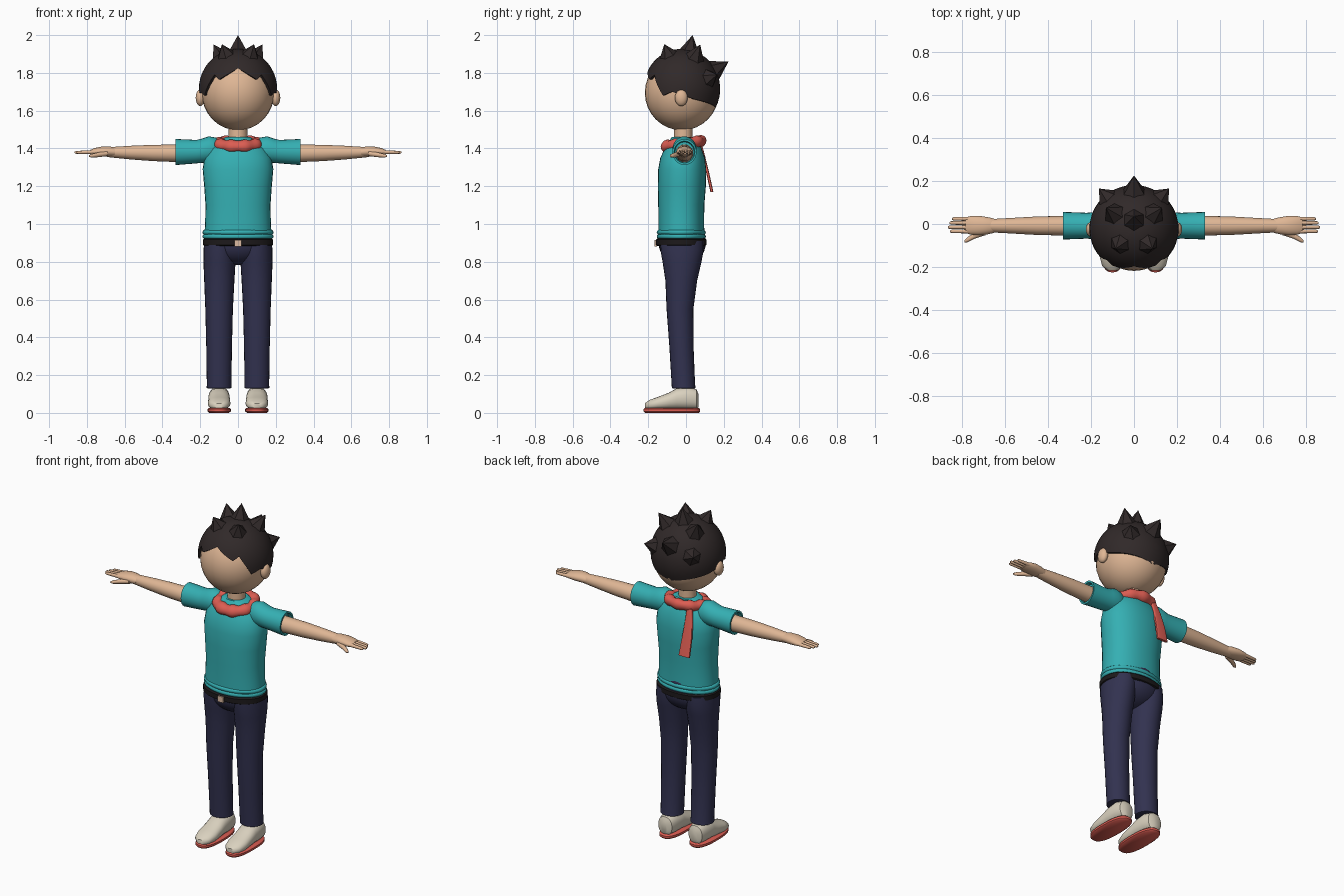
import bpy, bmesh, math
from mathutils import Vector


def mat(name, rgb):
    m = bpy.data.materials.new(name)
    m.diffuse_color = (*rgb, 1)
    return m


SKIN = mat("skin", (0.74, 0.47, 0.30))
HAIR = mat("dark_hair", (0.030, 0.022, 0.022))
TEAL = mat("teal_cloth", (0.035, 0.43, 0.45))
NAVY = mat("navy_cloth", (0.032, 0.032, 0.080))
BLACK = mat("black_leather", (0.012, 0.010, 0.011))
RED = mat("red_cloth", (0.72, 0.11, 0.085))
CREAM = mat("cream_shoe", (0.70, 0.64, 0.52))
TAN = mat("tan_buckle", (0.72, 0.50, 0.36))


def finish(name, bm, material, mirror=False, angle=45):
    bmesh.ops.recalc_face_normals(bm, faces=bm.faces[:])
    me = bpy.data.meshes.new(name)
    bm.to_mesh(me)
    bm.free()
    ob = bpy.data.objects.new(name, me)
    bpy.context.collection.objects.link(ob)
    me.materials.append(material)
    if mirror:
        ob.modifiers.new("mirror", 'MIRROR').use_axis[0] = True
    bpy.ops.object.select_all(action='DESELECT')
    bpy.context.view_layer.objects.active = ob
    ob.select_set(True)
    if angle:
        bpy.ops.object.shade_smooth_by_angle(angle=math.radians(angle))
    return ob


def spow(v, p):
    return math.copysign(abs(v) ** p, v)


def loft(name, material, rings, axis='Z', n=24, power=2.0, mirror=False, bm=None):
    """Rings are (x, y, z, half_a, half_b), lying across the axis."""
    own = bm is None
    bm = bm or bmesh.new()
    rows = []
    for x, y, z, a, b in rings:
        row = []
        for i in range(n):
            t = 2 * math.pi * i / n
            u = a * spow(math.cos(t), 2 / power)
            v = b * spow(math.sin(t), 2 / power)
            d = {'X': (0, u, v), 'Y': (u, 0, v), 'Z': (u, v, 0)}[axis]
            row.append(bm.verts.new(Vector((x, y, z)) + Vector(d)))
        rows.append(row)
    for r, s in zip(rows, rows[1:]):
        for i in range(n):
            j = (i + 1) % n
            bm.faces.new((r[i], r[j], s[j], s[i]))
    bm.faces.new(rows[0])
    bm.faces.new(rows[-1])
    if own:
        return finish(name, bm, material, mirror)


def ball(name, material, c, r, mirror=False, seg=32):
    bm = bmesh.new()
    bmesh.ops.create_uvsphere(bm, u_segments=seg, v_segments=seg // 2, radius=1)
    for v in bm.verts:
        v.co = Vector([c[k] + v.co[k] * r[k] for k in range(3)])
    return finish(name, bm, material, mirror)


def ring(name, material, c, major, minor, tilt=0, lump=0, n=40, m=12):
    """Elliptical band around the body, optionally tilted and folded."""
    bm = bmesh.new()
    g = []
    for i in range(n):
        t = 2 * math.pi * i / n
        k = 1 + lump * math.sin(9 * t)
        row = []
        for j in range(m):
            p = 2 * math.pi * j / m
            w = minor[0] * k * math.cos(p)
            y = (major[1] + w) * math.sin(t)
            row.append(bm.verts.new((c[0] + (major[0] + w) * math.cos(t), c[1] + y,
                                     c[2] + minor[1] * k * math.sin(p) + tilt * y)))
        g.append(row)
    for i in range(n):
        for j in range(m):
            a, b = (i + 1) % n, (j + 1) % m
            bm.faces.new((g[i][j], g[a][j], g[a][b], g[i][b]))
    return finish(name, bm, material)


# Head, ears and neck
ball("head", SKIN, (0, -0.022, 1.695), (0.192, 0.196, 0.199))
ball("ear", SKIN, (0.2, -0.025, 1.668), (0.024, 0.034, 0.044), True, 20)
loft("neck", SKIN, [(0, -0.015, 1.40, 0.052, 0.05), (0, -0.015, 1.54, 0.048, 0.048)])

# Hair cap: rows run from the crown down to a zigzag hairline
HC, HR = Vector((0, -0.022, 1.715)), (0.207, 0.203, 0.212)
LINE = [(0, 1.825), (30, 1.765), (40, 1.79), (60, 1.68), (75, 1.70), (110, 1.66), (180, 1.61)]


def hairline(deg):
    for (a, za), (b, zb) in zip(LINE, LINE[1:]):
        if a <= deg <= b:
            return za + (zb - za) * (deg - a) / (b - a)


bm = bmesh.new()
crown = bm.verts.new(HC + Vector((0, 0, HR[2])))
cols = []
for i in range(72):
    deg = i * 5
    low = math.asin((hairline(min(deg, 360 - deg)) - HC.z) / HR[2])
    a = math.radians(deg)
    col = []
    for k in range(1, 14):
        e = math.pi / 2 + (low - math.pi / 2) * min(k, 12) / 12
        s = 0.9 if k == 13 else 1
        col.append(bm.verts.new((HC.x + s * HR[0] * math.cos(e) * math.sin(a),
                                 HC.y - s * HR[1] * math.cos(e) * math.cos(a),
                                 HC.z + HR[2] * math.sin(e))))
    cols.append(col)
for p, q in zip(cols, cols[1:] + cols[:1]):
    bm.faces.new((crown, p[0], q[0]))
    for k in range(12):
        bm.faces.new((p[k], p[k + 1], q[k + 1], q[k]))
finish("hair_cap", bm, HAIR)

# Hair spikes: six-sided cones pointing out from the head centre
bm = bmesh.new()
tips = [(0, 0.035, 2.0), (0, 0.225, 1.86)]
for s in (-1, 1):
    tips += [(s * 0.085, -0.115, 1.952), (s * 0.13, 0.075, 1.95), (s * 0.163, 0.165, 1.79)]
for tip in tips:
    tip = Vector(tip)
    d = (tip - HC).normalized()
    base = HC + d * 0.18
    u = d.orthogonal().normalized() if abs(d.x) > 0.9 else d.cross(Vector((1, 0, 0))).normalized()
    w = d.cross(u)
    hexa = [bm.verts.new(base + 0.066 * (u * math.cos(k * math.pi / 3) + w * math.sin(k * math.pi / 3)))
            for k in range(6)]
    top = bm.verts.new(tip)
    bm.faces.new(hexa)
    for k in range(6):
        bm.faces.new((hexa[k], hexa[(k + 1) % 6], top))
finish("hair_spikes", bm, HAIR, angle=0)

# Shirt body, hem and sleeves
loft("shirt", TEAL, [
    (0, -0.025, 0.925, 0.18, 0.122), (0, -0.025, 1.0, 0.174, 0.121), (0, -0.025, 1.1, 0.172, 0.122),
    (0, -0.022, 1.2, 0.179, 0.127), (0, -0.02, 1.29, 0.187, 0.127), (0, -0.018, 1.35, 0.178, 0.118),
    (0, -0.015, 1.40, 0.150, 0.098), (0, -0.014, 1.435, 0.105, 0.078), (0, -0.013, 1.46, 0.066, 0.062)],
    n=32, power=2.2)
for z in (0.934, 0.956):
    ring("shirt_hem", TEAL, (0, -0.025, z), (0.175, 0.117), (0.013, 0.013))
loft("sleeve", TEAL, [
    (0.09, -0.008, 1.385, 0.045, 0.055), (0.12, -0.008, 1.392, 0.058, 0.066), (0.155, -0.008, 1.394, 0.064, 0.070),
    (0.19, -0.008, 1.388, 0.062, 0.064), (0.22, -0.008, 1.383, 0.060, 0.062), (0.33, -0.008, 1.381, 0.064, 0.069),
    (0.33, -0.008, 1.381, 0.055, 0.058), (0.31, -0.008, 1.381, 0.050, 0.053)], 'X', mirror=True)

# Arms and hands
loft("forearm", SKIN, [(0.30, -0.008, 1.374, 0.046, 0.047), (0.45, -0.008, 1.376, 0.043, 0.043),
                       (0.57, -0.008, 1.378, 0.036, 0.036), (0.68, -0.008, 1.380, 0.030, 0.027)], 'X', mirror=True)
loft("palm", SKIN, [(0.65, -0.008, 1.380, 0.033, 0.024), (0.68, -0.008, 1.383, 0.040, 0.028),
                    (0.72, -0.007, 1.384, 0.045, 0.026), (0.76, -0.006, 1.382, 0.043, 0.020),
                    (0.782, -0.006, 1.380, 0.036, 0.012)], 'X', mirror=True)
bm = bmesh.new()
for y, end in ((0.024, 0.845), (0.005, 0.858), (-0.015, 0.865), (-0.034, 0.855)):
    loft("", SKIN, [(0.76, y, 1.381, 0.010, 0.011), (end - 0.008, y, 1.379, 0.008, 0.008),
                    (end, y, 1.379, 0.004, 0.004)], 'X', 10, bm=bm)
loft("", SKIN, [(0.69, -0.036, 1.374, 0.016, 0.015), (0.74, -0.054, 1.366, 0.014, 0.013),
                (0.775, -0.074, 1.361, 0.012, 0.010), (0.788, -0.081, 1.360, 0.005, 0.005)], 'X', 10, bm=bm)
finish("fingers", bm, SKIN, True)

# Neck scarf with folded ring and hanging tail
ring("scarf", RED, (0, -0.015, 1.425), (0.103, 0.09), (0.031, 0.031), 0.14, 0.10, 54)
bm = bmesh.new()
loft("", RED, [(-0.075, 0.072, 1.43, 0.016, 0.010), (-0.085, 0.092, 1.36, 0.024, 0.009),
               (-0.088, 0.115, 1.27, 0.032, 0.008), (-0.085, 0.137, 1.17, 0.036, 0.008)], n=16, power=4, bm=bm)
finish("scarf_tail", bm, RED)

# Belt and buckle
loft("belt", BLACK, [(0, -0.025, 0.884, 0.178, 0.126), (0, -0.025, 0.889, 0.186, 0.134),
                     (0, -0.025, 0.917, 0.186, 0.134), (0, -0.025, 0.923, 0.178, 0.126)], n=40, power=2.2)
bm = bmesh.new()
bmesh.ops.create_cube(bm, size=1)
for v in bm.verts:
    v.co = Vector((v.co.x * 0.036, -0.160 + v.co.y * 0.014, 0.899 + v.co.z * 0.034))
finish("buckle", bm, TAN)

# Trousers: pelvis, slight rear peek above the hem, and legs
ball("trouser_seat", NAVY, (0, -0.020, 0.90), (0.172, 0.125, 0.118))
loft("trouser_waist", NAVY, [(0, -0.02, 0.90, 0.15, 0.12), (0, -0.02, 0.975, 0.12, 0.119),
                             (0, -0.02, 0.99, 0.10, 0.112)])
loft("trouser_leg", NAVY, [
    (0.1, -0.012, 0.13, 0.060, 0.058), (0.1, -0.012, 0.132, 0.066, 0.063), (0.1, -0.014, 0.15, 0.065, 0.062),
    (0.1, -0.024, 0.35, 0.068, 0.064), (0.1, -0.032, 0.55, 0.073, 0.071), (0.099, -0.025, 0.70, 0.080, 0.084),
    (0.098, -0.021, 0.80, 0.085, 0.103), (0.096, -0.021, 0.86, 0.087, 0.114), (0.092, -0.022, 0.91, 0.086, 0.115)],
    mirror=True)

# Shoes and soles
loft("shoe", CREAM, [
    (0.1, 0.066, 0.065, 0.022, 0.035), (0.1, 0.055, 0.072, 0.045, 0.053), (0.1, 0.01, 0.078, 0.056, 0.060),
    (0.1, -0.05, 0.074, 0.057, 0.056), (0.1, -0.09, 0.062, 0.058, 0.045), (0.1, -0.15, 0.050, 0.060, 0.034),
    (0.1, -0.195, 0.042, 0.048, 0.026), (0.1, -0.217, 0.036, 0.022, 0.015)], 'Y', power=2.3, mirror=True)
loft("sole", RED, [(0.1, -0.075, 0.0, 0.052, 0.142), (0.1, -0.075, 0.008, 0.062, 0.150),
                   (0.1, -0.075, 0.020, 0.062, 0.150), (0.1, -0.075, 0.027, 0.054, 0.142)],
     n=32, power=2.5, mirror=True)
